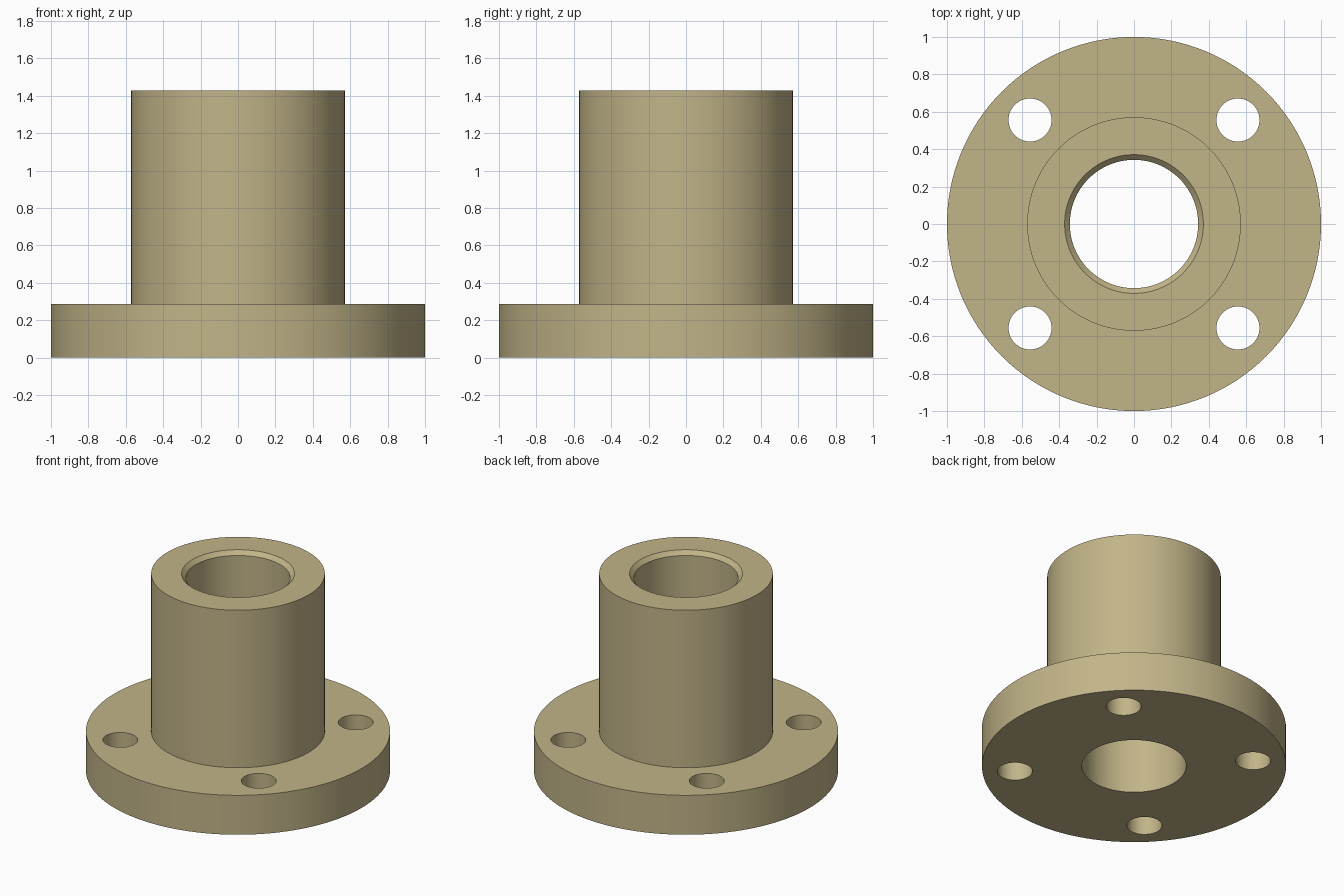
import bpy
import math

if "Cube" in bpy.data.objects:
    bpy.data.objects.remove(bpy.data.objects["Cube"])

SEGMENTS = 128

tan = bpy.data.materials.new("tan")
tan.diffuse_color = (0.54, 0.46, 0.25, 1)
tan.use_nodes = True
tan.node_tree.nodes["Principled BSDF"].inputs["Base Color"].default_value = tan.diffuse_color


def lathe(name, profile):
    """Revolve a closed (radius, z) profile around the z axis."""
    n = len(profile)
    verts, faces = [], []
    for i in range(SEGMENTS):
        a = 2 * math.pi * i / SEGMENTS
        verts += [(r * math.cos(a), r * math.sin(a), z) for r, z in profile]
        j = (i + 1) % SEGMENTS
        for k in range(n):
            m = (k + 1) % n
            faces.append((i * n + k, j * n + k, j * n + m, i * n + m))
    mesh = bpy.data.meshes.new(name)
    mesh.from_pydata(verts, [], faces)
    mesh.materials.append(tan)
    obj = bpy.data.objects.new(name, mesh)
    bpy.context.collection.objects.link(obj)
    return obj


# Flange, hub and chamfered bore as one turned body
body = lathe("flanged_bushing", [
    (0.343, 0), (1, 0), (1, 0.286), (0.571, 0.286),
    (0.571, 1.429), (0.371, 1.429), (0.343, 1.4)])

# Four bolt holes through the flange
for i in range(4):
    a = math.pi / 4 + i * math.pi / 2
    bpy.ops.mesh.primitive_cylinder_add(
        vertices=64, radius=0.115, depth=0.6,
        location=(0.786 * math.cos(a), 0.786 * math.sin(a), 0.143))
    drill = bpy.context.object
    drill.name = f"bolt_hole_cutter_{i + 1}"
    drill.data.materials.append(tan)
    cut = body.modifiers.new(f"bolt_hole_{i + 1}", 'BOOLEAN')
    cut.operation = 'DIFFERENCE'
    cut.solver = 'EXACT'
    cut.object = drill
    drill.hide_render = True
    drill.hide_set(True)

# Apply the holes, then smooth the round walls and keep the rims sharp
bpy.ops.object.select_all(action='DESELECT')
bpy.context.view_layer.objects.active = body
body.select_set(True)
for name in [m.name for m in body.modifiers]:
    bpy.ops.object.modifier_apply(modifier=name)
for obj in [o for o in bpy.data.objects if o != body]:
    bpy.data.objects.remove(obj)
bpy.ops.object.shade_smooth_by_angle(angle=math.radians(30))
